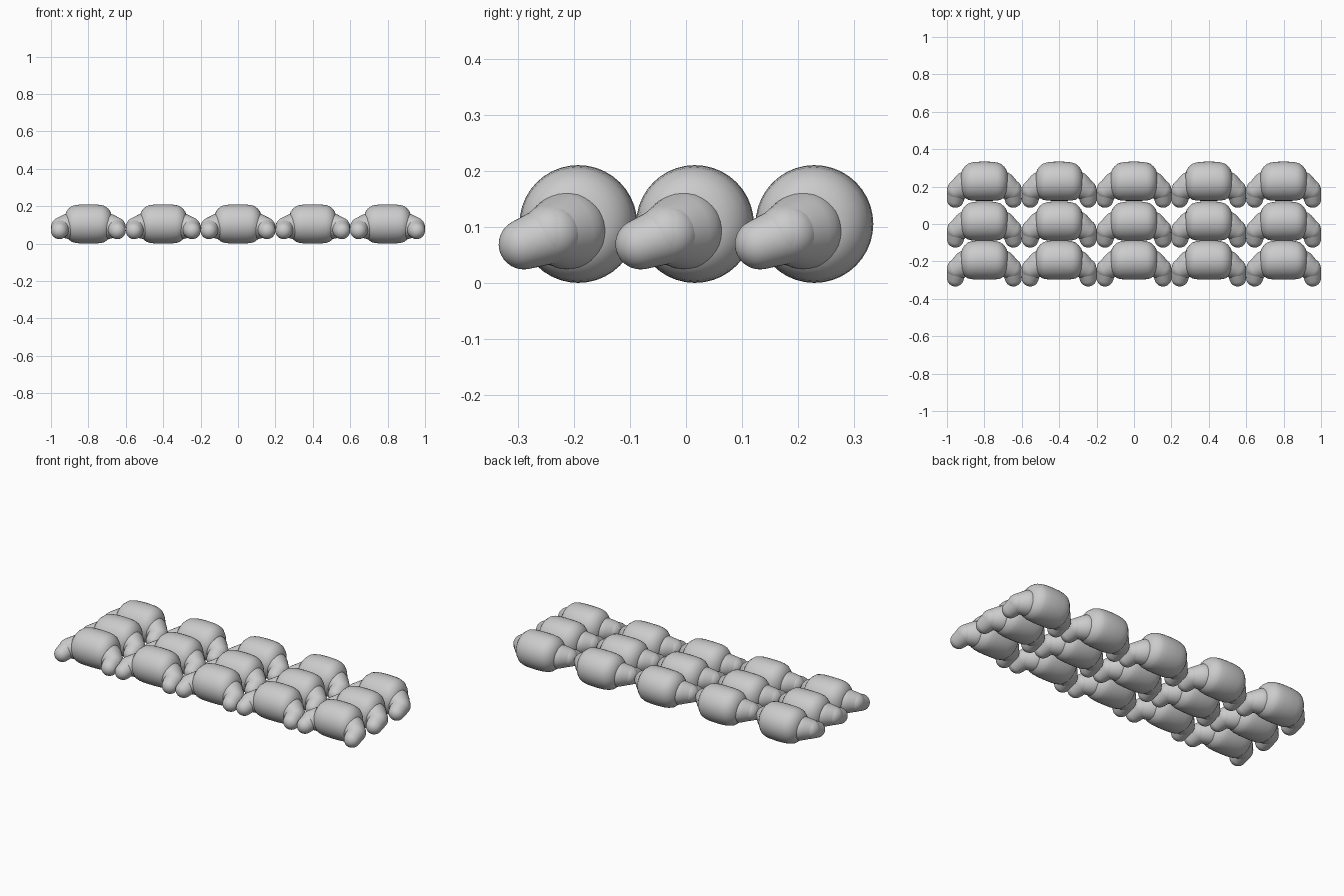
import bpy, bmesh, math
from mathutils import Vector

if "Cube" in bpy.data.objects:
    bpy.data.objects.remove(bpy.data.objects["Cube"])

SEG = 40


def lathe(bm, p0, axis, profile):
    """Revolve (distance along axis, radius) points around an axis."""
    p0, axis = Vector(p0), Vector(axis).normalized()
    u = axis.orthogonal().normalized()
    v = axis.cross(u)
    rings = []
    for d, r in profile:
        c = p0 + axis * d
        if r < 1e-6:
            rings.append([bm.verts.new(c)])
        else:
            rings.append([bm.verts.new(c + (u * math.cos(a) + v * math.sin(a)) * r)
                          for a in (2 * math.pi * i / SEG for i in range(SEG))])
    for a, b in zip(rings, rings[1:]):
        for i in range(SEG):
            j = (i + 1) % SEG
            if len(a) == 1:
                bm.faces.new((a[0], b[j], b[i]))
            elif len(b) == 1:
                bm.faces.new((a[i], a[j], b[0]))
            else:
                bm.faces.new((a[i], a[j], b[j], b[i]))


def capsule(bm, p0, r0, p1, r1, n=8):
    """Tapered capsule: two balls joined by their tangent cone."""
    axis = Vector(p1) - Vector(p0)
    length = axis.length
    t = math.acos((r0 - r1) / length)
    prof = [(r0 * math.cos(a), r0 * math.sin(a))
            for a in (math.pi + (t - math.pi) * i / n for i in range(n + 1))]
    prof += [(length + r1 * math.cos(a), r1 * math.sin(a))
             for a in (t * (1 - i / n) for i in range(n + 1))]
    prof[0] = (-r0, 0)
    prof[-1] = (length + r1, 0)
    lathe(bm, p0, axis, prof)


def finish(bm, name):
    bmesh.ops.recalc_face_normals(bm, faces=bm.faces)
    for f in bm.faces:
        f.smooth = True
    me = bpy.data.meshes.new(name)
    bm.to_mesh(me)
    bm.free()
    me.set_sharp_from_angle(angle=math.radians(40))
    return me


# plump middle roll, bowed slightly towards the front at its ends
half = [(0, .105), (.045, .104), (.07, .101), (.088, .096), (.106, .082),
        (.118, .066), (.125, .045), (.126, 0)]
bm = bmesh.new()
lathe(bm, (0, 0, .105), (1, 0, 0), [(-x, r) for x, r in half[:0:-1]] + half)
for v in bm.verts:
    v.co.y -= 0.4 * v.co.x ** 2
body = finish(bm, "croissant_body")

# shoulder roll and curled tip, mirrored left and right
parts = [("croissant_body", body)]
for side, s in (("left", -1), ("right", 1)):
    bm = bmesh.new()
    capsule(bm, (s * .098, -.018, .094), .07, (s * .147, -.05, .088), .053)
    parts.append((f"{side}_shoulder", finish(bm, f"{side}_shoulder")))
    bm = bmesh.new()
    capsule(bm, (s * .146, -.045, .088), .053, (s * .155, -.097, .069), .045)
    parts.append((f"{side}_tip", finish(bm, f"{side}_tip")))

# three rows of five croissants
for y in (-.192, .016, .229):
    for i in range(5):
        for name, me in parts:
            ob = bpy.data.objects.new(name, me)
            ob.location = (-.8 + .4 * i, y, 0)
            bpy.context.collection.objects.link(ob)
